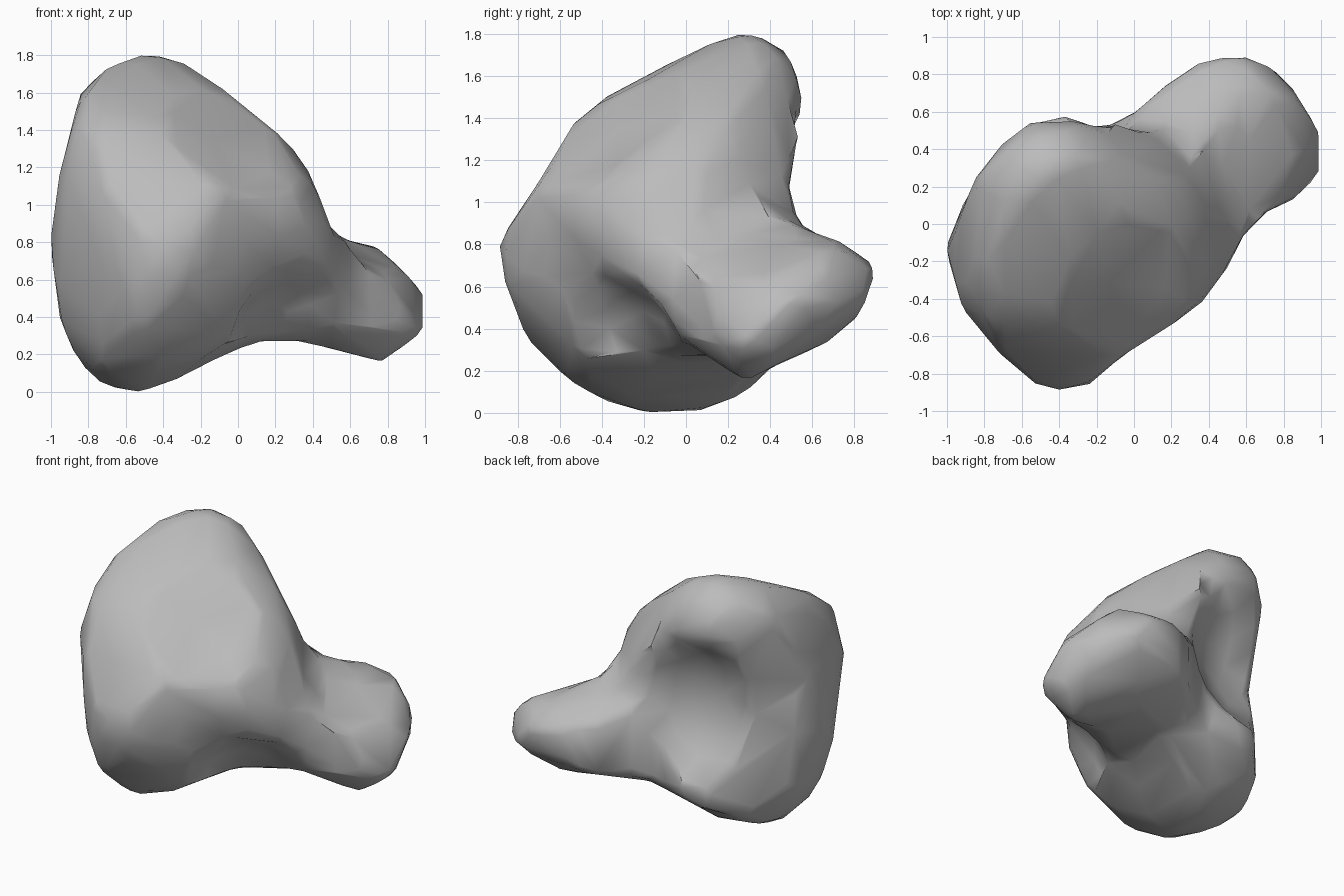
import bpy, bmesh
from math import radians, sin, cos
from mathutils import Vector

if "Cube" in bpy.data.objects:
    bpy.data.objects.remove(bpy.data.objects["Cube"], do_unlink=True)


def make_object(name, bm):
    mesh = bpy.data.meshes.new(name)
    bm.to_mesh(mesh)
    bm.free()
    obj = bpy.data.objects.new(name, mesh)
    bpy.context.collection.objects.link(obj)
    return obj


def outline_prism(name, turn, tilt, outline):
    """Extrude an outline drawn on a plane turned about z and tilted upward."""
    a, e = radians(turn), radians(tilt)
    toward = Vector((sin(a), -cos(a), 0))
    right = Vector((cos(a), sin(a), 0))
    up = Vector((0, 0, cos(e))) - toward * sin(e)
    depth = right.cross(up)
    bm = bmesh.new()
    face = bm.faces.new([bm.verts.new(right * u + up * w - depth * 3) for u, w in outline])
    swept = bmesh.ops.extrude_face_region(bm, geom=[face])["geom"]
    moved = [v for v in swept if isinstance(v, bmesh.types.BMVert)]
    bmesh.ops.translate(bm, verts=moved, vec=depth * 6)
    bmesh.ops.recalc_face_normals(bm, faces=bm.faces)
    return make_object(name, bm)


def scoop_ball(name, centre, radius):
    bm = bmesh.new()
    bmesh.ops.create_icosphere(bm, subdivisions=4, radius=radius)
    bmesh.ops.translate(bm, verts=bm.verts, vec=centre)
    return make_object(name, bm)


def apply_modifier(obj, kind, **settings):
    mod = obj.modifiers.new(kind.title(), kind)
    for key, value in settings.items():
        setattr(mod, key, value)
    bpy.context.view_layer.objects.active = obj
    bpy.ops.object.modifier_apply(modifier=mod.name)


def carve(obj, cutter, operation):
    apply_modifier(obj, "BOOLEAN", object=cutter, operation=operation, solver="EXACT")
    bpy.data.objects.remove(cutter, do_unlink=True)


# Outlines of the boulder: leaning slab body with a stubby arm
front = [(-1, .78), (-.95, 1.15), (-.84, 1.58), (-.71, 1.72), (-.52, 1.8), (-.35, 1.78),
         (-.18, 1.69), (.08, 1.49), (.25, 1.35), (.37, 1.18), (.44, 1.01), (.5, .84),
         (.59, .8), (.74, .78), (.98, .54), (1.02, .36), (.79, .16), (.34, .28), (.1, .28),
         (-.13, .18), (-.32, .08), (-.54, 0), (-.74, .05), (-.86, .19), (-.94, .37)]
side = [(-.89, .8), (-.69, 1.1), (-.53, 1.37), (-.33, 1.54), (.08, 1.74), (.26, 1.81),
        (.44, 1.75), (.51, 1.65), (.56, 1.42), (.48, 1.07), (.54, .87), (.72, .82),
        (.9, .69), (.83, .48), (.67, .34), (.36, .2), (.31, .12), (.09, .02),
        (-.15, 0), (-.4, .06), (-.57, .15), (-.75, .35), (-.86, .64)]
plan = [(-1, -.13), (-.87, .2), (-.73, .4), (-.55, .54), (-.37, .57), (-.18, .5),
        (0, .58), (.18, .74), (.36, .86), (.59, .9), (.76, .82), (.89, .67),
        (.98, .51), (1.02, .31), (.86, .14), (.71, .08), (.58, -.05), (.49, -.24),
        (.36, -.41), (.22, -.52), (-.07, -.7), (-.24, -.85), (-.4, -.88), (-.52, -.85),
        (-.71, -.69), (-.91, -.45)]
broad = [(-1, 1.09), (-.91, 1.35), (-.78, 1.55), (-.49, 1.78), (-.32, 1.84), (-.15, 1.85),
         (.02, 1.75), (.15, 1.55), (.35, 1.15), (.43, .97), (.59, .89), (.81, .87),
         (.99, .79), (1.1, .58), (1.1, .44), (.99, .17), (.78, .05), (.39, .2),
         (-.02, .21), (-.42, .06), (-.67, .04), (-.88, .2), (-.95, .41), (-1, .76)]
rear = [(-1.1, .56), (-1, .64), (-.53, .78), (-.4, .96), (-.37, 1.09), (-.27, 1.23),
        (-.11, 1.36), (.02, 1.41), (.19, 1.43), (.38, 1.41), (.78, 1.32), (.93, 1.23),
        (1, .94), (.93, .38), (.86, .15), (.78, .02), (.61, -.12), (.47, -.15),
        (.21, -.11), (-.23, .13), (-.77, .19), (-.97, .28), (-1.1, .39)]
edge_on = [(-.58, .72), (-.42, 1.01), (-.16, 1.26), (.17, 1.43), (.49, 1.57), (.66, 1.53),
           (.77, 1.4), (.81, 1.19), (.72, .64), (.76, .41), (.77, .1), (.7, -.08),
           (.55, -.21), (.22, -.28), (-.03, -.21), (-.3, .06), (-.41, .3),
           (-.42, .49), (-.58, .65)]

# Carve the boulder from a block, one outline at a time
boulder = outline_prism("boulder", 0, 0, front)
for turn, tilt, outline in ((90, 0, side), (0, 90, plan), (35, 25, broad),
                            (215, 25, rear), (140, -30, edge_on)):
    carve(boulder, outline_prism("outline_cutter", turn, tilt, outline), "INTERSECT")

# Hollow below the rear dome, dish on the sloping face, scoop beside the arm,
# and a nearly flat cut along the underside of the arm
for name, centre, radius in (("hollow_cutter", (-.545, .93, .95), .65),
                             ("dish_cutter", (.87, -1.5, 2.97), 2.26),
                             ("scoop_cutter", (.45, -.5, .2), .5),
                             ("underside_cutter", (2.27, 4.96, -6.15), 8)):
    carve(boulder, scoop_ball(name, centre, radius), "DIFFERENCE")

# Weather the edges, regain the worn-off skin, then reduce to large facets
apply_modifier(boulder, "REMESH", mode="VOXEL", voxel_size=.035)
apply_modifier(boulder, "SMOOTH", factor=.5, iterations=10)
apply_modifier(boulder, "DISPLACE", strength=.008, mid_level=0)
tris = sum(len(p.vertices) - 2 for p in boulder.data.polygons)
apply_modifier(boulder, "DECIMATE", ratio=700 / tris)

# Stone colour and soft shading
stone = bpy.data.materials.new("grey stone")
stone.use_nodes = True
grey = (.5, .5, .5, 1)
stone.diffuse_color = grey
stone.node_tree.nodes["Principled BSDF"].inputs["Base Color"].default_value = grey
boulder.data.materials.clear()
boulder.data.materials.append(stone)
for p in boulder.data.polygons:
    p.material_index = 0
bpy.ops.object.select_all(action="DESELECT")
boulder.select_set(True)
bpy.context.view_layer.objects.active = boulder
bpy.ops.object.shade_smooth_by_angle(angle=radians(40))
